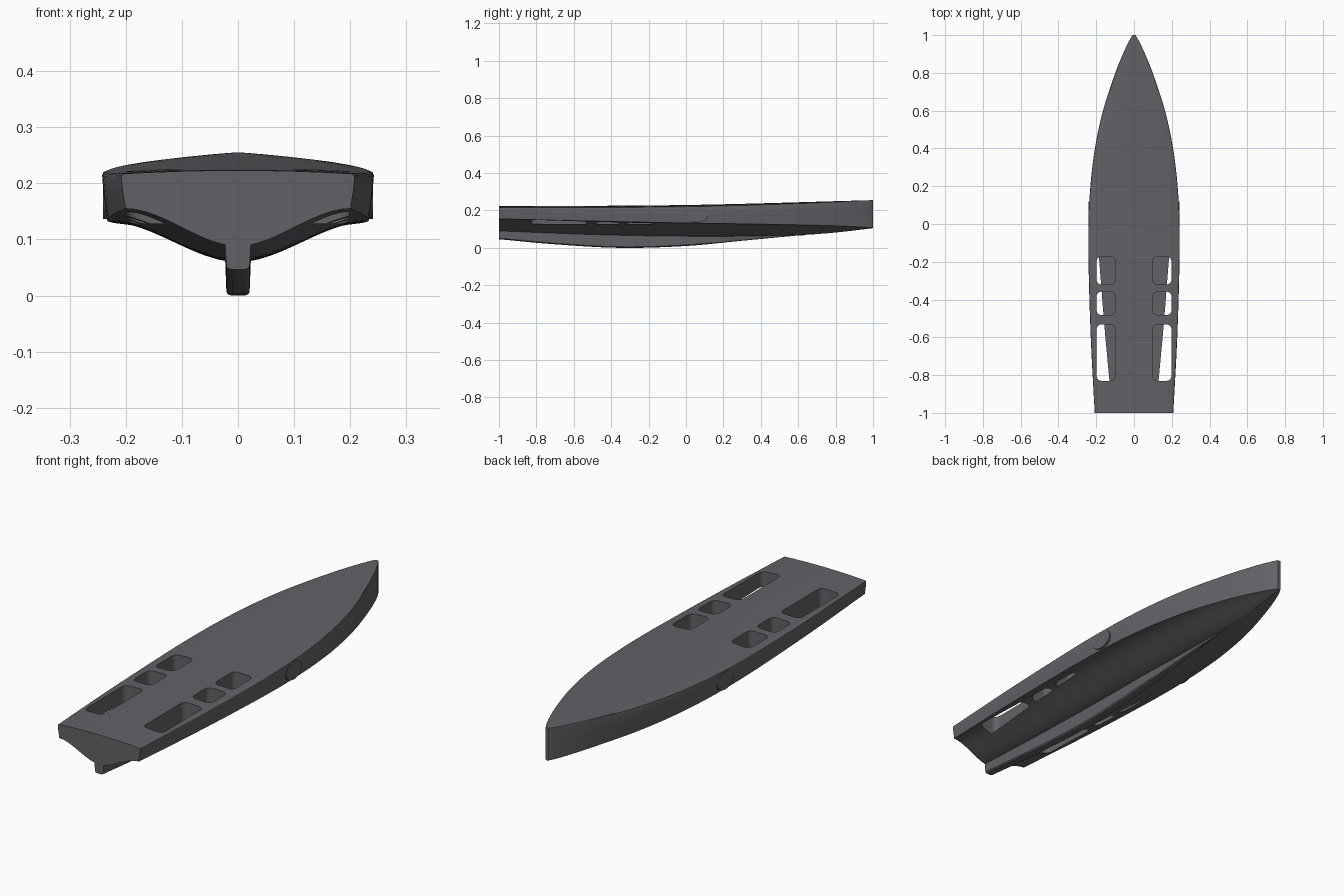
import bpy, bmesh, math

if "Cube" in bpy.data.objects:
    bpy.data.objects.remove(bpy.data.objects["Cube"], do_unlink=True)

grey = bpy.data.materials.new("hull grey")
grey.use_nodes = True
colour = (0.125, 0.12, 0.135, 1)
grey.diffuse_color = colour
grey.node_tree.nodes["Principled BSDF"].inputs["Base Color"].default_value = colour


def curve(points, y):
    """Smooth interpolation through (y, value) points."""
    n = len(points)

    def slope(i):
        a, b = points[max(i - 1, 0)], points[min(i + 1, n - 1)]
        return (b[1] - a[1]) / (b[0] - a[0])

    i = 0
    while i < n - 2 and y > points[i + 1][0]:
        i += 1
    (y0, v0), (y1, v1) = points[i], points[i + 1]
    h = y1 - y0
    t = min(max((y - y0) / h, 0), 1)
    s = t * t * (3 - 2 * t)
    return (v0 * (1 - s) + v1 * s + slope(i) * h * t * (1 - t) ** 2
            - slope(i + 1) * h * t * t * (1 - t))


def finish(name, bm):
    bmesh.ops.recalc_face_normals(bm, faces=bm.faces)
    mesh = bpy.data.meshes.new(name)
    bm.to_mesh(mesh)
    bm.free()
    mesh.materials.append(grey)
    obj = bpy.data.objects.new(name, mesh)
    bpy.context.collection.objects.link(obj)
    return obj


def loft(name, rings):
    bm = bmesh.new()
    loops = [[bm.verts.new(p) for p in ring] for ring in rings]
    n = len(loops[0])
    for a, b in zip(loops, loops[1:]):
        for i in range(n):
            j = (i + 1) % n
            bm.faces.new((a[i], a[j], b[j], b[i]))
    bm.faces.new(loops[0])
    bm.faces.new(loops[-1])
    return finish(name, bm)


def smooth(obj, degrees=30):
    bpy.ops.object.select_all(action='DESELECT')
    obj.select_set(True)
    bpy.context.view_layer.objects.active = obj
    bpy.ops.object.shade_smooth_by_angle(angle=math.radians(degrees))


# Lengthwise lines of the hull
beam = [(-1, .208), (-.6, .229), (-.2, .241), (0, .241), (.2, .231), (.4, .207),
        (.6, .164), (.8, .099), (.92, .05), (.98, .02), (1, .007)]
deck = [(-1, .223), (0, .229), (1, .255)]
chine = [(-1, .155), (-.5, .143), (0, .133), (.5, .125), (.8, .118), (1, .108)]
bottom = [(-1, .088), (-.6, .072), (-.2, .062), (.2, .06), (.6, .068), (.8, .082), (1, .105)]
keel_base = [(-1, .046), (-.7, .019), (-.35, 0), (0, .01), (.3, .038), (.64, .07)]


def hull_ring(y):
    w, zd, zc, zb = (curve(c, y) for c in (beam, deck, chine, bottom))
    camber = .03 * w
    half = [(w * t, zd - camber * t * t) for t in (0, .25, .5, .75, .97)]
    half += [(w * .993, zd - camber - .002), (w, zd - camber - .006)]
    half += [(w * .99, (zd + zc) / 2), (w * .965, zc)]
    vee = min(max((y - .2) / .8, 0), 1)
    for k in range(11, -1, -1):
        t = k / 12
        s = t * t * (3 - 2 * t)
        half.append((w * .965 * t, zb + (zc - zb) * (s * (1 - vee) + t * vee)))
    ring = half + [(-x, z) for x, z in reversed(half[1:-1])]
    return [(x, y, z) for x, z in ring]


stations = [-1 + i / 20 for i in range(37)]
stations += [.84, .88, .91, .94, .96, .98, .99, 1]
hull = loft("hull", [hull_ring(y) for y in stations])


# Rounded deck pockets, open through the shallow part of the bottom
def pocket_cutter(bm, side, y0, y1, radius=.025):
    x0, x1, floor, top = .1, .198, .128, .3
    outline = []
    corners = [(x1, y1), (x0, y1), (x0, y0), (x1, y0)]
    for q, (cx, cy) in enumerate(corners):
        cx += radius if cx == x0 else -radius
        cy += radius if cy == y0 else -radius
        for k in range(7):
            a = (q + k / 6) * math.pi / 2
            outline.append((side * (cx + radius * math.cos(a)), cy + radius * math.sin(a)))
    low = [bm.verts.new((x, y, floor)) for x, y in outline]
    high = [bm.verts.new((x, y, top)) for x, y in outline]
    n = len(low)
    for i in range(n):
        j = (i + 1) % n
        bm.faces.new((low[i], low[j], high[j], high[i]))
    bm.faces.new(low)
    bm.faces.new(high)


bm = bmesh.new()
for side in (-1, 1):
    for y0, y1 in ((-.32, -.172), (-.482, -.358), (-.83, -.532)):
        pocket_cutter(bm, side, y0, y1)
cutter = finish("pocket_cutter", bm)
cutter.hide_render = True
cut = hull.modifiers.new("pockets", 'BOOLEAN')
cut.operation = 'DIFFERENCE'
cut.solver = 'EXACT'
cut.object = cutter
bpy.ops.object.select_all(action='DESELECT')
hull.select_set(True)
bpy.context.view_layer.objects.active = hull
bpy.ops.object.modifier_apply(modifier=cut.name)
bpy.data.objects.remove(cutter, do_unlink=True)
smooth(hull)


# Keel along the bottom, narrowing towards the bow
def keel_ring(y):
    w = .023 * min(1, .12 + (.64 - y) * 1.6)
    top = curve(bottom, y) + .004
    base = min(curve(keel_base, y), top - .006)
    half = [(w, top), (w * .9, base + .006), (w * .75, base + .002), (w * .45, base)]
    ring = half + [(-x, z) for x, z in reversed(half)]
    return [(x, y, z) for x, z in ring]


keel = loft("keel", [keel_ring(-1 + 1.64 * i / 36) for i in range(37)])
smooth(keel)

# Flat round side ports
for name, side in (("left_port", 1), ("right_port", -1)):
    bpy.ops.mesh.primitive_cylinder_add(vertices=40, radius=.058, depth=.03,
                                        location=(side * .226, .06, .177),
                                        rotation=(0, math.pi / 2, 0))
    port = bpy.context.object
    port.name = name
    port.scale.x = .7
    port.data.materials.append(grey)
    smooth(port)
